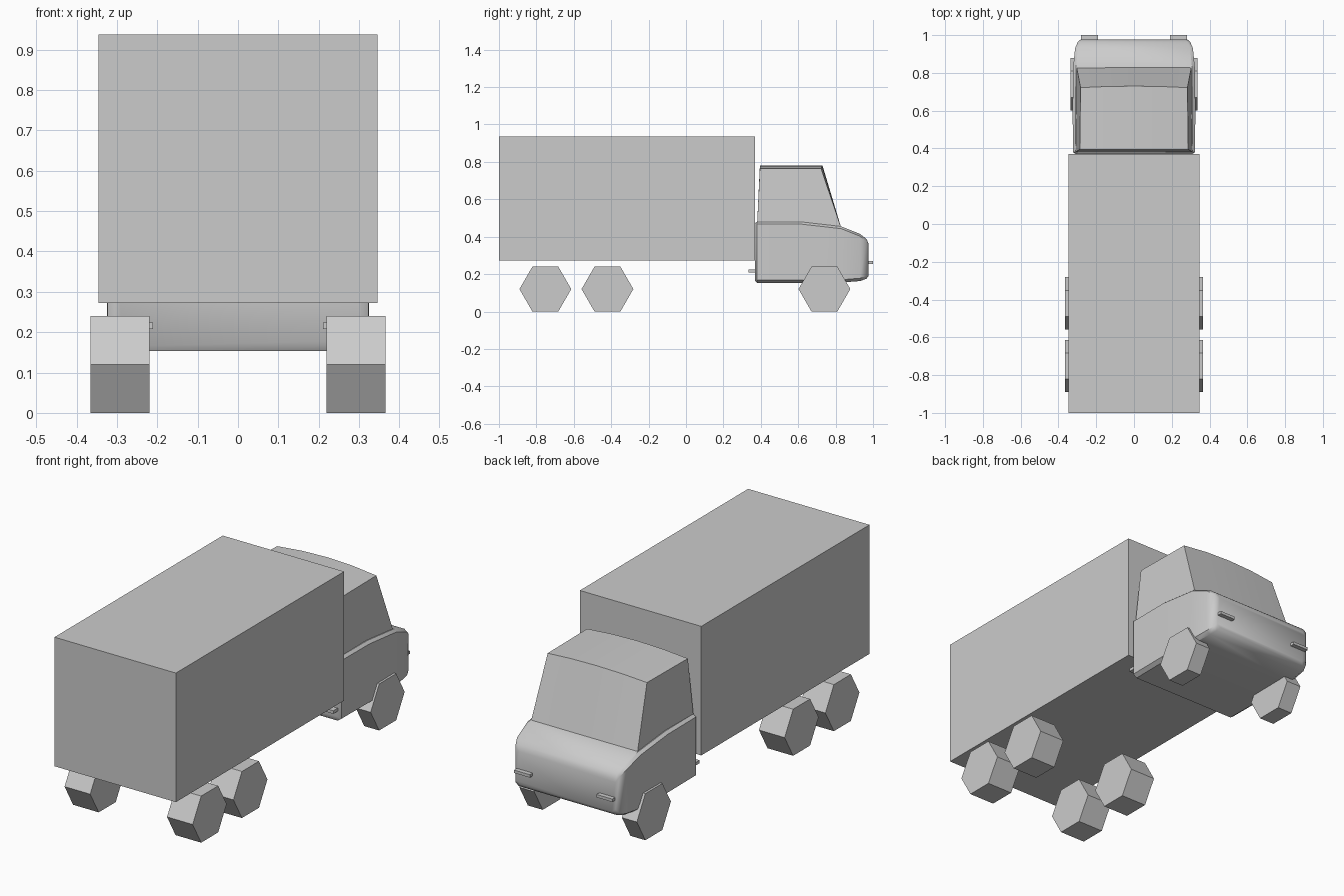
import bpy, bmesh, math
from mathutils import Vector

if "Cube" in bpy.data.objects:
    bpy.data.objects.remove(bpy.data.objects["Cube"])


def box(name, x, y, z):
    bpy.ops.mesh.primitive_cube_add(size=1, location=((x[0] + x[1]) / 2, (y[0] + y[1]) / 2, (z[0] + z[1]) / 2))
    ob = bpy.context.object
    ob.name = name
    ob.scale = (x[1] - x[0], y[1] - y[0], z[1] - z[0])
    bpy.ops.object.transform_apply(location=False, rotation=False, scale=True)
    return ob


def loft(name, rings, angle):
    """Skin equal-sized rings, cap both ends, smooth below the given angle."""
    bm = bmesh.new()
    rows = [[bm.verts.new(p) for p in ring] for ring in rings]
    n = len(rows[0])
    for a, b in zip(rows, rows[1:]):
        for i in range(n):
            j = (i + 1) % n
            bm.faces.new((a[i], a[j], b[j], b[i]))
    bm.faces.new(rows[0])
    bm.faces.new(rows[-1])
    bmesh.ops.recalc_face_normals(bm, faces=bm.faces)
    me = bpy.data.meshes.new(name)
    bm.to_mesh(me)
    bm.free()
    ob = bpy.data.objects.new(name, me)
    bpy.context.collection.objects.link(ob)
    bpy.ops.object.select_all(action='DESELECT')
    bpy.context.view_layer.objects.active = ob
    ob.select_set(True)
    bpy.ops.object.shade_smooth_by_angle(angle=math.radians(angle))
    return ob


# cargo box
box("cargo_box", (-0.346, 0.346), (-1.0, 0.37), (0.272, 0.937))

# lower cab body: y, half width, bottom z, top z
stations = [
    (0.368, 0.305, 0.165, 0.472),
    (0.380, 0.323, 0.153, 0.480),
    (0.610, 0.325, 0.153, 0.480),
    (0.830, 0.322, 0.155, 0.455),
    (0.930, 0.312, 0.163, 0.415),
    (0.965, 0.297, 0.175, 0.388),
    (0.977, 0.282, 0.192, 0.360),
]
rings = []
for y, w, zb, zt in stations:
    half = [(w - 0.02, zb), (w, zb + 0.015), (w, zt - 0.012), (w - 0.015, zt)]
    section = half + [(-x, z) for x, z in reversed(half)]
    rings.append([Vector((x, y, z)) for x, z in section])
loft("cab_body", rings, 35)

# upper cab with slightly crowned roof, tapered towards the top
rings = []
for t in (-1, -0.5, 0, 0.5, 1):
    rings.append([
        Vector((0.310 * t, 0.380, 0.460)),
        Vector((0.287 * t, 0.395, 0.780 - 0.015 * t * t)),
        Vector((0.283 * t, 0.730 - 0.008 * t * t, 0.780 - 0.015 * t * t)),
        Vector((0.304 * t, 0.832, 0.440)),
    ])
loft("cab_upper", rings, 30)

# lamps and wheels on both sides
for side, s in (("left", -1), ("right", 1)):
    def span(a, b):
        return tuple(sorted((s * a, s * b)))

    box("headlamp_" + side, span(0.19, 0.28), (0.965, 1.0), (0.255, 0.270))
    box("rear_lamp_" + side, span(0.21, 0.31), (0.333, 0.375), (0.208, 0.224))

    for name, y, x0, x1 in (("front_wheel", 0.74, 0.25, 0.335),
                            ("middle_wheel", -0.42, 0.219, 0.365),
                            ("rear_wheel", -0.752, 0.219, 0.365)):
        bpy.ops.mesh.primitive_cylinder_add(
            vertices=6, radius=0.1385, depth=x1 - x0,
            location=(s * (x0 + x1) / 2, y, 0.12), rotation=(0, math.pi / 2, 0))
        bpy.context.object.name = name + "_" + side
